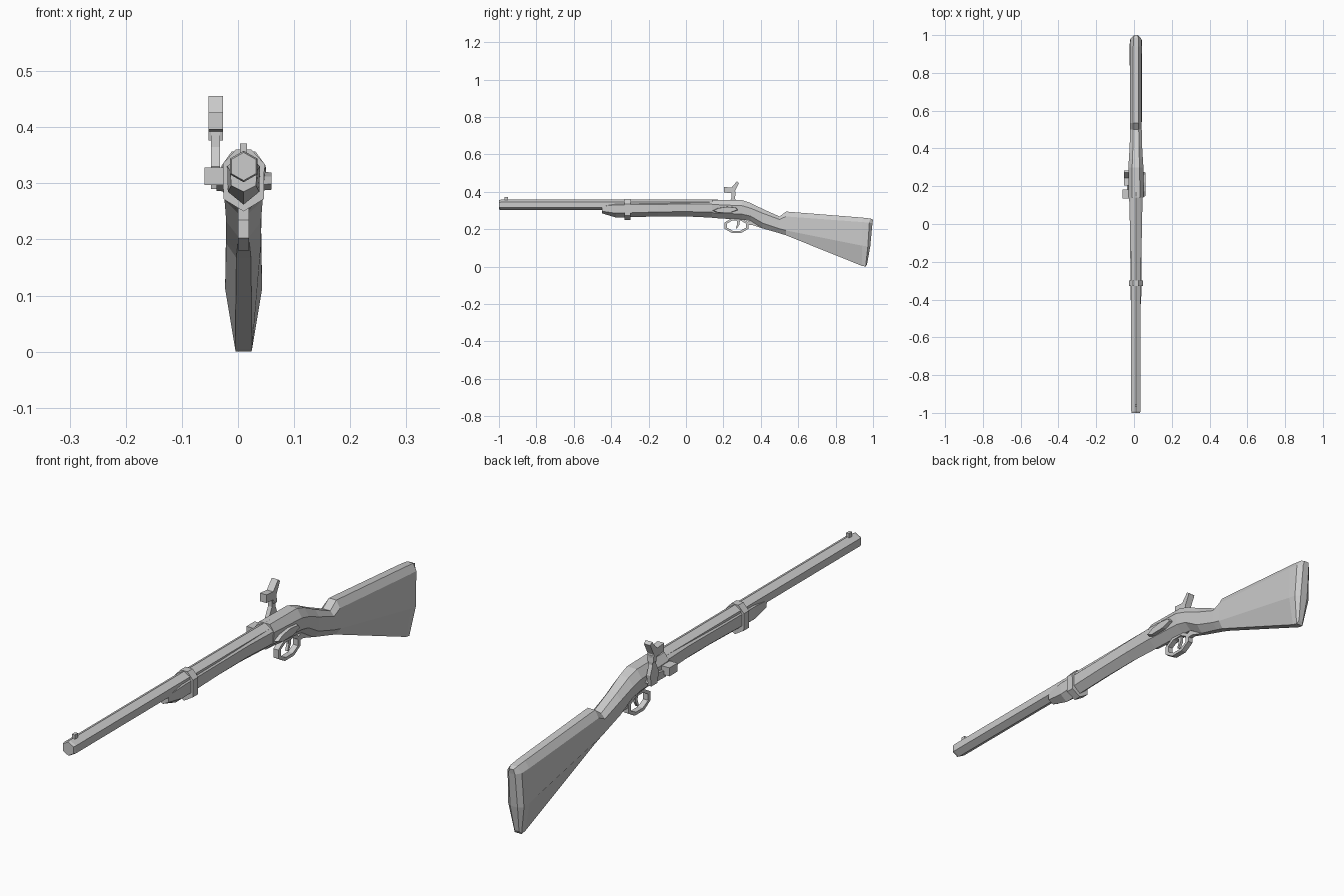
import bpy, bmesh, math
from mathutils import Matrix

CX = 0.01  # the gun's centre plane; the hammer sticks out on the other side


def finish(name, bm):
    bmesh.ops.remove_doubles(bm, verts=bm.verts, dist=0.0005)
    bmesh.ops.recalc_face_normals(bm, faces=bm.faces)
    me = bpy.data.meshes.new(name)
    bm.to_mesh(me)
    bm.free()
    ob = bpy.data.objects.new(name, me)
    bpy.context.collection.objects.link(ob)
    return ob


def loft(name, sections):
    """Each section: y, then (half width, z) points from top to bottom, mirrored."""
    bm = bmesh.new()
    rings = []
    for y, *half in sections:
        pts = [(CX + w, z) for w, z in half] + [(CX - w, z) for w, z in reversed(half)]
        rings.append([bm.verts.new((x, y, z)) for x, z in pts])
    n = len(rings[0])
    for a, b in zip(rings, rings[1:]):
        for i in range(n):
            j = (i + 1) % n
            bm.faces.new((a[i], a[j], b[j], b[i]))
    bm.faces.new(rings[0])
    bm.faces.new(rings[-1])
    return finish(name, bm)


def prism(name, profile, x0, x1, taper=1.0):
    """Side profile of (y, z) points extruded from x0 to x1."""
    bm = bmesh.new()
    cy = sum(p[0] for p in profile) / len(profile)
    cz = sum(p[1] for p in profile) / len(profile)
    a = [bm.verts.new((x0, y, z)) for y, z in profile]
    b = [bm.verts.new((x1, cy + (y - cy) * taper, cz + (z - cz) * taper)) for y, z in profile]
    n = len(a)
    for i in range(n):
        j = (i + 1) % n
        bm.faces.new((a[i], a[j], b[j], b[i]))
    bm.faces.new(a)
    bm.faces.new(b)
    return finish(name, bm)


def box(name, x0, x1, y0, y1, z0, z1):
    return prism(name, [(y0, z0), (y1, z0), (y1, z1), (y0, z1)], x0, x1)


def hexa(y, r):
    return (y, (0, 0.33 + r), (r * 0.88, 0.33 + r / 2), (r * 0.88, 0.33 - r / 2), (0, 0.33 - r))


# Hexagonal barrel with a chamfered muzzle
loft("barrel", [hexa(-1.0, 0.025), hexa(-0.99, 0.028), hexa(0.17, 0.028)])
box("front_sight", CX - 0.006, CX + 0.006, -0.97, -0.952, 0.35, 0.371)

# Fore-stock with a keeled underside
loft("fore_stock", [
    (-0.45, (0.021, 0.325), (0.024, 0.322), (0.022, 0.296), (0, 0.285)),
    (-0.375, (0.022, 0.337), (0.029, 0.33), (0.028, 0.285), (0, 0.262)),
    (-0.15, (0.023, 0.338), (0.030, 0.332), (0.029, 0.292), (0, 0.268)),
    (0.0, (0.023, 0.342), (0.032, 0.335), (0.030, 0.294), (0, 0.268)),
    (0.15, (0.024, 0.345), (0.036, 0.334), (0.034, 0.290), (0, 0.261)),
])

# Barrel band
loft("barrel_band", [(y, (0.014, 0.36), (0.037, 0.335), (0.036, 0.272), (0, 0.25))
                     for y in (-0.328, -0.298)])

# Receiver, wrist and butt in one loft
loft("butt_stock", [
    (0.14, (0.021, 0.357), (0.039, 0.332), (0.035, 0.288), (0.004, 0.26)),
    (0.30, (0.020, 0.355), (0.040, 0.325), (0.036, 0.280), (0.008, 0.25)),
    (0.345, (0.018, 0.340), (0.037, 0.312), (0.034, 0.27), (0.008, 0.245)),
    (0.41, (0.016, 0.308), (0.033, 0.285), (0.031, 0.232), (0.009, 0.204)),
    (0.50, (0.015, 0.268), (0.031, 0.252), (0.031, 0.202), (0.012, 0.178)),
    (0.535, (0.015, 0.294), (0.030, 0.268), (0.031, 0.193), (0.013, 0.167)),
    (0.94, (0.014, 0.262), (0.031, 0.238), (0.033, 0.112), (0.015, 0.004)),
]).hide_render = False

# Slanted butt plate: heel at the top reaches furthest back
bm = bmesh.new()
outer = [(0.014, 0.94, 0.262), (0.031, 0.94, 0.238), (0.033, 0.94, 0.112), (0.015, 0.94, 0.004)]
mid = [(0.013, 0.985, 0.257), (0.029, 0.98, 0.235), (0.032, 0.972, 0.107), (0.014, 0.965, 0.004)]
back = [(0.009, 1.0, 0.25), (0.013, 0.997, 0.232), (0.015, 0.985, 0.107), (0.009, 0.968, 0.012)]
outer[3] = (0.015, 0.94, 0.004)
mid[3] = (0.014, 0.96, 0.0)
rings = []
for half in (outer, mid, back):
    pts = [(CX + w, y, z) for w, y, z in half] + [(CX - w, y, z) for w, y, z in reversed(half)]
    rings.append([bm.verts.new(p) for p in pts])
for a, b in zip(rings, rings[1:]):
    for i in range(8):
        j = (i + 1) % 8
        bm.faces.new((a[i], a[j], b[j], b[i]))
for i in range(3):
    bm.faces.new((rings[2][i], rings[2][i + 1], rings[2][6 - i], rings[2][7 - i]))
finish("butt_plate", bm)

# Side plate on the right
plate = [(0.14, 0.298), (0.17, 0.287), (0.24, 0.288), (0.28, 0.302),
         (0.27, 0.316), (0.22, 0.321), (0.17, 0.313)]
prism("right_side_plate", plate, CX + 0.03, CX + 0.05, 0.9)

# Lock, bolster and cocked hammer on the left
prism("lock_plate", [(y, z - 0.002) for y, z in plate], CX - 0.03, CX - 0.048, 0.9)
box("bolster", -0.060, -0.022, 0.135, 0.182, 0.297, 0.328)
prism("hammer_arm", [(0.235, 0.29), (0.27, 0.29), (0.275, 0.33), (0.262, 0.365), (0.264, 0.40),
                     (0.244, 0.40), (0.243, 0.365), (0.225, 0.33)], -0.048, -0.032)
prism("hammer_head", [(0.203, 0.396), (0.245, 0.392), (0.248, 0.376), (0.265, 0.376), (0.262, 0.405),
                      (0.283, 0.447), (0.272, 0.456), (0.243, 0.422), (0.203, 0.426)], -0.053, -0.027)

# Trigger guard: a flat octagonal ring under the receiver
bm = bmesh.new()
ring = []
for k in range(8):
    a = math.radians(22.5 + 45 * k)
    ring.append([bm.verts.new((x, 0.27 + ry * math.cos(a), 0.219 + rz * math.sin(a)))
                 for x, ry, rz in ((CX - 0.01, 0.07, 0.042), (CX + 0.01, 0.07, 0.042),
                                   (CX + 0.01, 0.054, 0.030), (CX - 0.01, 0.054, 0.030))])
for k in range(8):
    p, q = ring[k], ring[(k + 1) % 8]
    for i in range(4):
        j = (i + 1) % 4
        bm.faces.new((p[i], p[j], q[j], q[i]))
finish("trigger_guard", bm)
prism("guard_tail", [(0.325, 0.238), (0.325, 0.222), (0.355, 0.222), (0.41, 0.204),
                     (0.40, 0.222), (0.35, 0.25)], CX - 0.008, CX + 0.008)
prism("trigger", [(0.268, 0.262), (0.29, 0.262), (0.286, 0.225), (0.272, 0.203),
                  (0.266, 0.206), (0.274, 0.228)], CX - 0.005, CX + 0.005)
